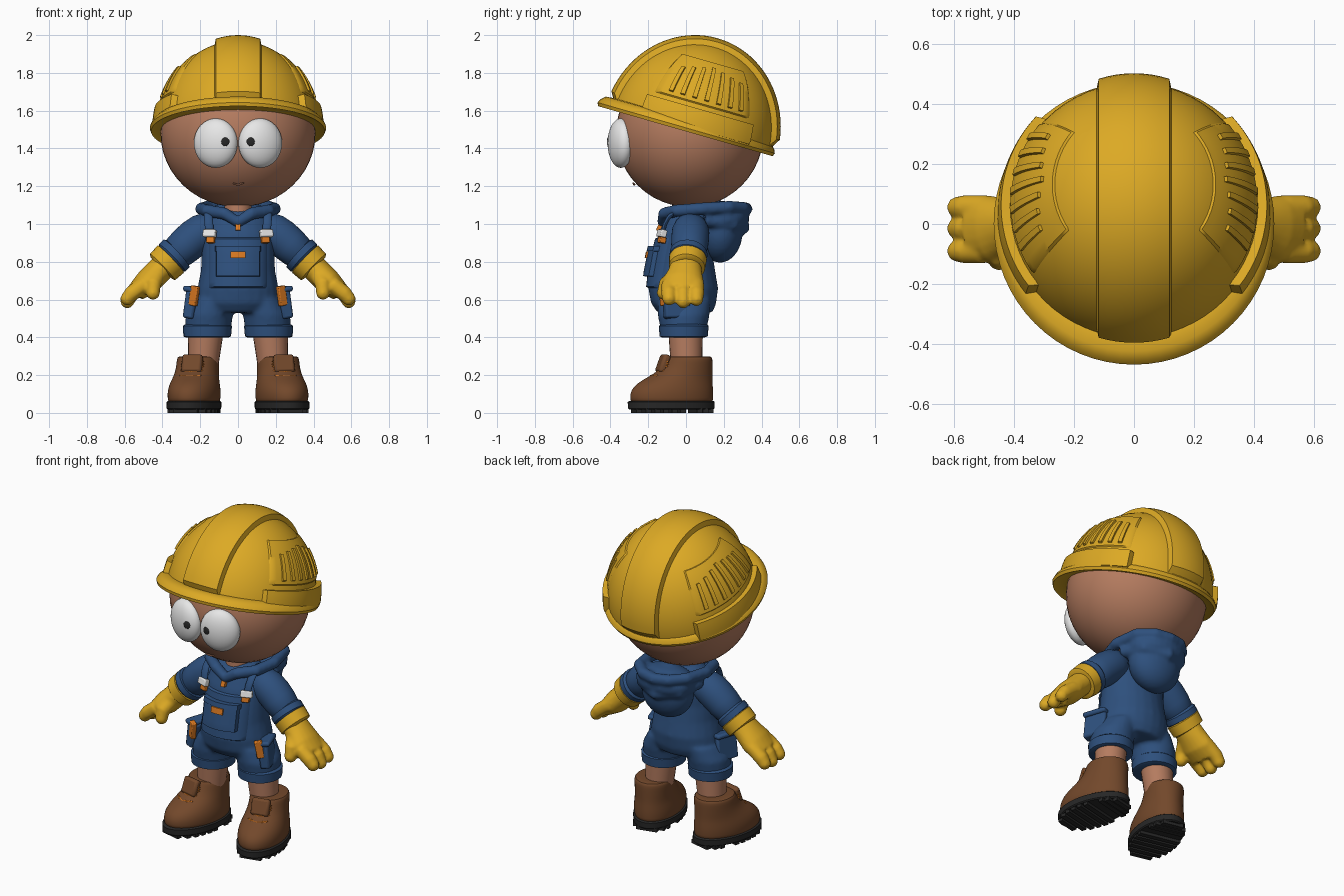
import bpy, bmesh
from math import sin, cos, pi, radians, sqrt
from mathutils import Vector, Matrix, Euler

if "Cube" in bpy.data.objects:
    bpy.data.objects.remove(bpy.data.objects["Cube"])


def material(name, *rgb):
    m = bpy.data.materials.new(name)
    m.use_nodes = True
    m.diffuse_color = (*rgb, 1)
    m.node_tree.nodes["Principled BSDF"].inputs["Base Color"].default_value = (*rgb, 1)
    return m


YELLOW = material("safety yellow", .72, .4, .018)
BLUE = material("denim blue", .027, .08, .205)
SKIN = material("skin", .46, .2, .115)
BROWN = material("boot leather", .17, .065, .024)
BLACK = material("rubber black", .02, .02, .02)
ORANGE = material("orange trim", .7, .19, .015)
WHITE = material("eye white", .8, .8, .8)


def finish(bm, name, mat, mirror=False, sub=0, voxel=0, bevel=0, fix=True):
    if fix:
        bmesh.ops.recalc_face_normals(bm, faces=bm.faces)
    me = bpy.data.meshes.new(name)
    bm.to_mesh(me)
    bm.free()
    me.materials.append(mat)
    for p in me.polygons:
        p.use_smooth = True
    me.set_sharp_from_angle(angle=radians(40))
    ob = bpy.data.objects.new(name, me)
    bpy.context.collection.objects.link(ob)
    if voxel:
        m = ob.modifiers.new("blend", 'REMESH')
        m.mode, m.voxel_size, m.use_smooth_shade = 'VOXEL', voxel, True
        ob.modifiers.new("soften", 'SMOOTH').iterations = 5
    if bevel:
        m = ob.modifiers.new("bevel", 'BEVEL')
        m.width, m.segments = bevel, 2
    if sub:
        ob.modifiers.new("smooth", 'SUBSURF').levels = sub
        ob.modifiers["smooth"].render_levels = sub
    if mirror:
        ob.modifiers.new("mirror", 'MIRROR').use_mirror_merge = False
    return ob


def skin(bm, rings, closed=False):
    vs = [[bm.verts.new(p) for p in r] for r in rings]
    n = len(vs[0])
    for a, b in zip(vs, vs[1:] + vs[:1] if closed else vs[1:]):
        for i in range(n):
            bm.faces.new((a[i], a[(i + 1) % n], b[(i + 1) % n], b[i]))
    if not closed:
        bm.faces.new(vs[0])
        bm.faces.new(vs[-1])


def loft(bm, secs, n=24, place=Matrix()):
    """Stack of ellipses given as (x centre, z, x radius, y front, y back)."""
    skin(bm, [[place @ Vector((cx + rx * cos(2 * pi * i / n),
                               (y0 + y1) / 2 + (y1 - y0) / 2 * sin(2 * pi * i / n), z))
               for i in range(n)] for cx, z, rx, y0, y1 in secs])


def tube(bm, pts, radii, up=(0, 0, 1), closed=False, n=12, place=Matrix()):
    pts, up, rings = [place @ Vector(p) for p in pts], Vector(up), []
    if not isinstance(radii, list):
        radii = [radii] * len(pts)
    for i, p in enumerate(pts):
        nxt = pts[(i + 1) % len(pts)] if closed else pts[min(i + 1, len(pts) - 1)]
        prev = pts[i - 1] if closed else pts[max(i - 1, 0)]
        t = (nxt - prev).normalized()
        side = t.cross(up).normalized()
        top = side.cross(t)
        a, b = radii[i] if isinstance(radii[i], tuple) else (radii[i], radii[i])
        rings.append([p + side * a * cos(2 * pi * k / n) + top * b * sin(2 * pi * k / n)
                      for k in range(n)])
    skin(bm, rings, closed)


def ball(bm, c, r, turn=0, seg=32):
    m = Matrix.LocRotScale(Vector(c), Euler((0, 0, radians(turn))), Vector(r))
    bmesh.ops.create_uvsphere(bm, u_segments=seg, v_segments=seg // 2, radius=1, matrix=m)


def box(bm, c, size, rot=(0, 0, 0), place=Matrix()):
    e = Euler([radians(a) for a in rot])
    bmesh.ops.create_cube(bm, size=1, matrix=place @ Matrix.LocRotScale(Vector(c), e, Vector(size)))


def panel(bm, surf, u0, u1, v0, v1, off, nu=10, nv=10):
    """Raised plate that follows a surface function surf(u, v, offset)."""
    def steps(a, b, n):
        return [a] + [a + (b - a) * (.03 + .94 * i / n) for i in range(n + 1)] + [b]
    us, vs = steps(u0, u1, nu), steps(v0, v1, nv)
    g = [[bm.verts.new(surf(u, v, -.004 if u in (u0, u1) or v in (v0, v1) else off))
          for v in vs] for u in us]
    fs = [bm.faces.new((g[i][j], g[i + 1][j], g[i + 1][j + 1], g[i][j + 1]))
          for i in range(len(us) - 1) for j in range(len(vs) - 1)]
    mid = fs[len(fs) // 2]
    mid.normal_update()
    c = mid.calc_center_median()
    if mid.normal.dot(c - Vector((0, 0, c.z - .3))) < 0:
        bmesh.ops.reverse_faces(bm, faces=fs)


def plate(name, mat, surf, *args, mirror=False):
    bm = bmesh.new()
    panel(bm, surf, *args)
    finish(bm, name, mat, mirror, fix=False)


# Head, eyes, mouth, neck
bm = bmesh.new()
ball(bm, (0, .02, 1.48), (.41, .39, .39), seg=48)
finish(bm, "head", SKIN)
bm = bmesh.new()
ball(bm, (.118, -.345, 1.428), (.119, .065, .131), 16)
finish(bm, "eyes", WHITE, True)
bm = bmesh.new()
ball(bm, (.067, -.413, 1.435), (.022, .006, .023), -7, 16)
finish(bm, "pupils", BLACK, True)
bm = bmesh.new()
tube(bm, [(-.03, -.283, 1.218), (0, -.268, 1.203), (.035, -.284, 1.22)], .006, n=8)
finish(bm, "mouth", SKIN, sub=1)
bm = bmesh.new()
loft(bm, [(0, .98, .075, -.08, .08), (0, 1.15, .07, -.07, .08)])
finish(bm, "neck", SKIN)

# Hard hat, tilted so that its front is raised
TILT = Matrix.Translation((0, 0, 1.505)) @ Matrix.Rotation(radians(-16), 4, 'X')
RX, RY, H, CY = .425, .44, .476, .03


def dome(az, el, off):
    return TILT @ Vector(((RX + off) * cos(el) * cos(az),
                          CY + (RY + off) * cos(el) * sin(az), (H + off) * sin(el)))


def crown(x, a, off):
    k = sqrt(1 - (x / RX) ** 2)
    return TILT @ Vector((x, CY + (RY + off) * k * cos(a), (H + off) * k * sin(a)))


bm = bmesh.new()
skin(bm, [[dome(2 * pi * i / 64, radians(88.5) * j / 20, 0) for i in range(64)] for j in range(21)])
finish(bm, "helmet_shell", YELLOW)
plate("helmet_centre_ridge", YELLOW, crown, -.125, .125, radians(4), radians(176), .03, 8, 40)
plate("helmet_side_panels", YELLOW, dome, radians(-36), radians(42), radians(17), radians(52), .007, 16, 10, mirror=True)
plate("helmet_side_bands", YELLOW, dome, radians(-40), radians(45), radians(1), radians(14), .03, 20, 5, mirror=True)
bm = bmesh.new()
for i in range(7):
    az = radians(-24 + 9 * i)
    panel(bm, dome, az, az + .06, radians(20), radians(46 - abs(i - 3) * 2), .018, 2, 8)
finish(bm, "helmet_vents", YELLOW, True, fix=False)
bm = bmesh.new()
lip = [(.84, 0), (.84, .05), (.93, .046), (.98, .025), (1, .004), (.985, -.014), (.93, -.004)]
skin(bm, [[TILT @ Vector((.467 * s * cos(a), .488 * s * sin(a), z)) for s, z in lip]
          for a in [2 * pi * i / 64 for i in range(64)]], closed=True)
finish(bm, "helmet_brim", YELLOW)

# Overalls: torso and short legs blended together
TORSO = [(0, .53, .19, -.15, .14), (0, .58, .225, -.185, .16), (0, .66, .215, -.2, .17),
         (0, .75, .197, -.19, .155), (0, .85, .192, -.17, .14), (0, .95, .19, -.145, .14),
         (0, 1.03, .165, -.11, .13), (0, 1.08, .1, -.06, .11)]


def chest(x, z, off):
    for a, b in zip(TORSO, TORSO[1:]):
        if a[1] <= z <= b[1]:
            t = (z - a[1]) / (b[1] - a[1])
            _, _, rx, y0, y1 = [p + (q - p) * t for p, q in zip(a, b)]
    k = sqrt(max(1 - (x / rx) ** 2, .05))
    return Vector((x, (y0 + y1) / 2 - (y1 - y0) / 2 * k - off, z))


bm = bmesh.new()
loft(bm, TORSO)
for s in (1, -1):
    loft(bm, [(s * .16, .42, .12, -.13, .105), (s * .152, .52, .125, -.15, .125),
              (s * .13, .6, .1, -.15, .13)])
finish(bm, "overalls", BLUE, voxel=.012)
bm = bmesh.new()
loft(bm, [(.163, .4, .115, -.13, .1), (.163, .405, .126, -.14, .115), (.162, .46, .13, -.144, .12),
          (.16, .47, .118, -.13, .11)])
finish(bm, "trouser_cuffs", BLUE, True)
plate("bib", BLUE, chest, -.155, .155, .66, .93, .012)
plate("bib_pocket", BLUE, chest, -.12, .12, .72, .865, .034)
plate("bib_pocket_flap", BLUE, chest, -.125, .125, .855, .885, .04)
plate("bib_tag", ORANGE, chest, -.042, .042, .818, .855, .043)
plate("zip", ORANGE, chest, -.014, .014, .965, 1.04, .022)
bm = bmesh.new()
tube(bm, [(.145, -.125, .92), (.155, -.118, 1), (.16, -.07, 1.07), (.14, .02, 1.09)],
     (.012, .024), up=(1, 0, 0))
finish(bm, "shoulder_straps", BLUE, True, sub=1)
bm = bmesh.new()
box(bm, (.15, -.128, .95), (.07, .035, .04), (-15, 0, 20))
finish(bm, "buckles", WHITE, True, bevel=.006)
bm = bmesh.new()
box(bm, (.143, -.128, .915), (.045, .034, .032), (-10, 0, 20))
finish(bm, "buckle_tabs", ORANGE, True, bevel=.004)
bm = bmesh.new()
box(bm, (.237, -.05, .575), (.06, .14, .15), (0, -8, 18))
box(bm, (.238, -.05, .655), (.07, .15, .03), (0, -8, 18))
finish(bm, "cargo_pockets", BLUE, True, bevel=.012)
bm = bmesh.new()
box(bm, (.232, -.118, .62), (.045, .03, .105), (0, -10, 35))
finish(bm, "cargo_tabs", ORANGE, True, bevel=.005)

# Hood hanging behind, with its collar rim
bm = bmesh.new()
ball(bm, (0, .18, .96), (.165, .12, .165))
ball(bm, (0, .2, 1.03), (.185, .135, .09))


def loop(half):
    return half + [(-x, y, z) for x, y, z in half[-2:0:-1]]


tube(bm, loop([(0, -.12, 1.01), (.07, -.115, 1.055), (.16, -.05, 1.07), (.195, .08, 1.08),
               (.165, .23, 1.09), (.09, .3, 1.085), (0, .32, 1.08)]), .034, closed=True)
tube(bm, [(-.17, .1, 1.02), (-.13, .25, 1), (0, .305, .98), (.13, .25, 1), (.17, .1, 1.02)], .035)
finish(bm, "hood", BLUE, voxel=.011)

# Sleeves and gloves
bm = bmesh.new()
tube(bm, [(.1, .025, .99), (.19, .025, .965), (.28, .02, .885), (.355, .01, .815)],
     [.085, .105, .1, .09], up=(0, 1, 0), n=20)
finish(bm, "sleeves", BLUE, True, sub=1)
bm = bmesh.new()
tube(bm, [(.318, .015, .85), (.325, .015, .844), (.35, .01, .82), (.357, .01, .813)],
     [.085, .1, .1, .085], up=(0, 1, 0), n=24)
finish(bm, "sleeve_hems", BLUE, True)
bm = bmesh.new()
tube(bm, [(.35, .01, .82), (.356, .01, .814), (.4, .005, .772), (.406, .005, .766)],
     [.085, .1, .096, .08], up=(0, 1, 0), n=24)
finish(bm, "glove_cuffs", YELLOW, True)
bm = bmesh.new()
tube(bm, [(.38, 0, .79), (.43, -.005, .74), (.48, -.015, .69), (.54, -.02, .64)],
     [(.07, .08), (.07, .092), (.07, .112), (.052, .105)], up=(0, 1, 0), n=20)
for y, drop in ((-.09, .015), (-.015, 0), (.055, .012)):
    tube(bm, [(.5, y, .68), (.565, y, .63), (.587, y, .59 + drop)], [.042, .042, .036], up=(0, 1, 0))
    ball(bm, (.586, y, .59 + drop), (.037, .037, .037), seg=16)
tube(bm, [(.43, -.06, .72), (.45, -.105, .68), (.45, -.118, .635)], [.045, .043, .036], up=(0, 1, 0))
ball(bm, (.45, -.118, .635), (.037, .037, .037), seg=16)
finish(bm, "gloves", YELLOW, True, voxel=.009)

# Legs
bm = bmesh.new()
loft(bm, [(.185, .24, .08, -.08, .085), (.168, .45, .095, -.095, .09)])
finish(bm, "legs", SKIN, True)

# Boots, toes turned out
FOOT = Matrix.Translation((.215, 0, 0)) @ Matrix.Rotation(radians(13), 4, 'Z')
bm = bmesh.new()
loft(bm, [(0, .05, .128, -.295, .14), (0, .06, .132, -.3, .145), (0, .1, .137, -.305, .147),
          (0, .14, .132, -.285, .145), (0, .175, .122, -.235, .142), (0, .21, .115, -.165, .142),
          (0, .25, .112, -.13, .142), (0, .285, .112, -.112, .142), (0, .298, .106, -.105, .136),
          (0, .3, .09, -.09, .12)], 32, FOOT)
finish(bm, "boots", BROWN, True, sub=1)
bm = bmesh.new()
box(bm, (0, -.125, .26), (.11, .04, .1), (-20, 0, 0), FOOT)
finish(bm, "boot_tongues", BROWN, True, bevel=.014)
bm = bmesh.new()
for s in (1, -1):
    for z, y in ((.19, -.195), (.215, -.16), (.24, -.145), (.265, -.14)):
        tube(bm, [(-.068, y + .035, z - s * .008), (0, y - .012, z), (.068, y + .035, z + s * .008)],
             .008, n=8, place=FOOT)
finish(bm, "laces", ORANGE, True, sub=1)
bm = bmesh.new()
loft(bm, [(0, .018, .132, -.308, .147), (0, .024, .138, -.314, .153), (0, .058, .139, -.315, .154),
          (0, .064, .13, -.305, .146)], 32, FOOT)
for y, w in ((-.27, .13), (-.225, .2), (-.18, .235), (-.135, .25), (-.09, .26), (-.045, .255),
             (.05, .22), (.085, .19), (.12, .13)):
    box(bm, (0, y, .012), (w, .03, .024), place=FOOT)
finish(bm, "boot_soles", BLACK, True)
